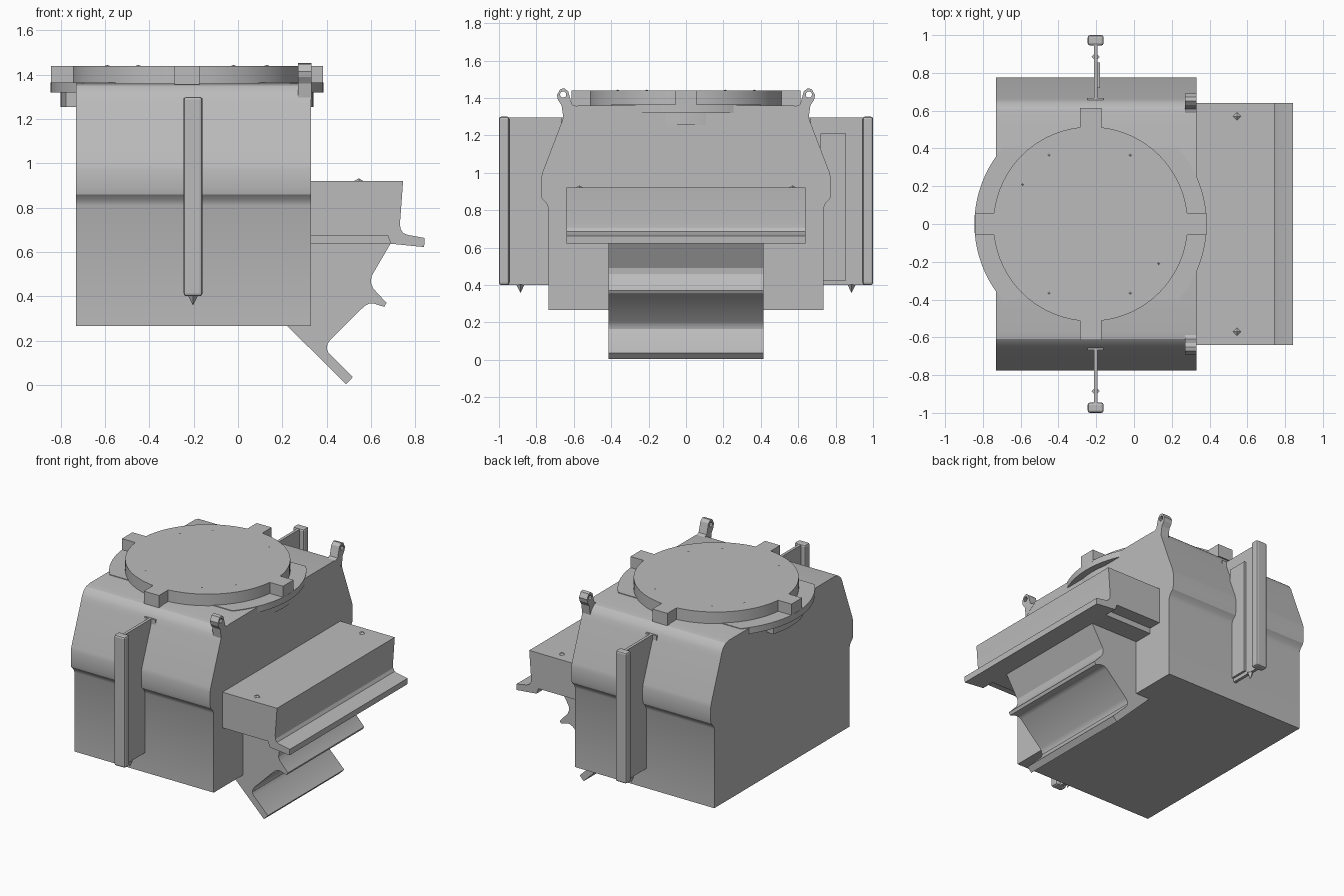
import bpy, bmesh
from math import sin, cos, pi, sqrt, radians

old = bpy.data.objects.get("Cube")
if old:
    bpy.data.objects.remove(old, do_unlink=True)

grey = bpy.data.materials.new("plain grey")
grey.use_nodes = True
grey.diffuse_color = (0.5, 0.5, 0.5, 1)
grey.node_tree.nodes["Principled BSDF"].inputs["Base Color"].default_value = (0.5, 0.5, 0.5, 1)


def prism(name, pts, axis, lo, hi, bevel=0, smooth=25):
    """Extrude a 2D outline along an axis from lo to hi."""
    place = {"x": lambda a, b, t: (t, a, b),
             "y": lambda a, b, t: (a, t, b),
             "z": lambda a, b, t: (a, b, t)}[axis]
    bm = bmesh.new()
    ends = [[bm.verts.new(place(a, b, t)) for a, b in pts] for t in (lo, hi)]
    for ring in ends:
        bm.faces.new(ring)
    n = len(pts)
    for i in range(n):
        j = (i + 1) % n
        bm.faces.new((ends[0][i], ends[0][j], ends[1][j], ends[1][i]))
    bmesh.ops.recalc_face_normals(bm, faces=bm.faces)
    mesh = bpy.data.meshes.new(name)
    bm.to_mesh(mesh)
    bm.free()
    ob = bpy.data.objects.new(name, mesh)
    bpy.context.collection.objects.link(ob)
    mesh.materials.append(grey)
    bpy.ops.object.select_all(action="DESELECT")
    ob.select_set(True)
    bpy.context.view_layer.objects.active = ob
    if bevel:
        mod = ob.modifiers.new("soft edges", "BEVEL")
        mod.width, mod.segments = bevel, 2
    if smooth:
        bpy.ops.object.shade_smooth_by_angle(angle=radians(smooth))
    return ob


def box(name, x, y, z, bevel=0):
    y = sorted(y)
    return prism(name, [(x[0], y[0]), (x[1], y[0]), (x[1], y[1]), (x[0], y[1])],
                 "z", z[0], z[1], bevel, 0)


def pin(name, x, y, z, r, depth):
    bpy.ops.mesh.primitive_cone_add(vertices=4, radius1=r, radius2=0, depth=depth, location=(x, y, z))
    ob = bpy.context.object
    ob.name = name
    ob.data.materials.append(grey)
    return ob


# Main housing: symmetric cross-section extruded sideways
half = [(0.735, 0.265), (0.735, 0.81), (0.745, 0.835), (0.77, 0.86), (0.775, 0.885),
        (0.775, 0.97), (0.768, 1.0), (0.665, 1.27), (0.655, 1.3), (0.638, 1.33),
        (0.61, 1.352), (0.57, 1.36)]
prism("housing", half + [(-y, z) for y, z in reversed(half)], "x", -0.73, 0.33)

# Round lid with four tabs
CX, R, TIP, W = -0.23, 0.515, 0.613, 0.057
outline = []
start = math_start = sqrt(R * R - W * W)
gap = pi / 2 - 2 * 0.111
for q in range(4):
    quarter = [(TIP, -W), (TIP, W)]
    quarter += [(R * cos(0.111 + gap * i / 16), R * sin(0.111 + gap * i / 16)) for i in range(17)]
    c, s = cos(q * pi / 2), sin(q * pi / 2)
    outline += [(CX + a * c - b * s, a * s + b * c) for a, b in quarter]
prism("lid", outline, "z", 1.355, 1.44)


# Stepped flange under the lid, trimmed flat front and back
def trimmed_disc(name, r, y_max, lo, hi):
    a = math_asin(y_max / r)
    arc = [(r * cos(-a + 2 * a * i / 20), r * sin(-a + 2 * a * i / 20)) for i in range(21)]
    pts = [(CX + x, y) for x, y in arc] + [(CX - x, -y) for x, y in arc]
    return prism(name, pts, "z", lo, hi)


from math import asin as math_asin
trimmed_disc("upper_flange", 0.615, 0.4, 1.32, 1.364)
trimmed_disc("lower_flange", 0.57, 0.16, 1.255, 1.32)

# I-beam fins and lifting lugs, front and back
FX = -0.203
for side, s in (("front", -1), ("back", 1)):
    box(side + "_fin_web", (FX - 0.01, FX + 0.01), (s * 0.66, s * 0.96), (0.4, 1.295))
    box(side + "_fin_outer_flange", (FX - 0.042, FX + 0.042), (s * 0.945, s * 1.0), (0.4, 1.3), 0.012)
    box(side + "_fin_inner_flange", (FX - 0.042, FX + 0.042), (s * 0.652, s * 0.668), (0.4, 1.295))
    tip = pin(side + "_fin_pin", FX, s * 0.885, 0.38, 0.022, 0.045)
    tip.rotation_euler.x = pi

    lug = [(0.57, 1.35), (0.61, 1.365), (0.63, 1.435), (0.65, 1.452), (0.672, 1.447),
           (0.69, 1.415), (0.685, 1.39), (0.665, 1.36), (0.655, 1.29)]
    ob = prism(side + "_lifting_lug", [(s * y, z) for y, z in lug], "x", 0.27, 0.331, smooth=0)
    # Eye drilled through the lug
    bpy.ops.mesh.primitive_cylinder_add(vertices=10, radius=0.017, depth=0.3,
                                        location=(0.3, s * 0.657, 1.418), rotation=(0, pi / 2, 0))
    cutter = bpy.context.object
    cutter.hide_render = True
    mod = ob.modifiers.new("eye", "BOOLEAN")
    mod.operation, mod.object = "DIFFERENCE", cutter
    bpy.ops.object.select_all(action="DESELECT")
    bpy.context.view_layer.objects.active = ob
    ob.select_set(True)
    bpy.ops.object.modifier_apply(modifier="eye")
    bpy.data.objects.remove(cutter, do_unlink=True)

    # Console top fastener
    pin(side + "_console_fastener", 0.545, s * 0.57, 0.922, 0.035, 0.02)

box("back_fin_side_plate", (FX + 0.01, FX + 0.024), (0.72, 0.855), (0.425, 1.21))

# Side console with a projecting lip
prism("side_console", [(0.32, 0.92), (0.745, 0.92), (0.731, 0.73), (0.733, 0.705), (0.745, 0.685),
                       (0.765, 0.677), (0.842, 0.663), (0.84, 0.622), (0.69, 0.637),
                       (0.675, 0.675), (0.32, 0.675)], "y", -0.64, 0.64)
box("console_underplate", (0.32, 0.69), (-0.55, 0.55), (0.637, 0.68))

# Stepped lower bracket
prism("lower_bracket", [(0.22, 0.268), (0.488, 0.003), (0.518, 0.035), (0.408, 0.145),
                        (0.4, 0.165), (0.404, 0.185), (0.418, 0.205), (0.57, 0.355),
                        (0.59, 0.366), (0.61, 0.368), (0.66, 0.352), (0.67, 0.37),
                        (0.61, 0.435), (0.6, 0.46), (0.602, 0.49), (0.69, 0.64),
                        (0.3, 0.64), (0.3, 0.268)], "y", -0.415, 0.415)

# Small lid fasteners
for i, (x, y) in enumerate([(-0.45, 0.365), (-0.02, 0.365), (-0.59, 0.21),
                            (0.13, -0.21), (-0.45, -0.365), (-0.02, -0.365)]):
    pin("lid_fastener_%d" % (i + 1), x, y, 1.441, 0.015, 0.006)
